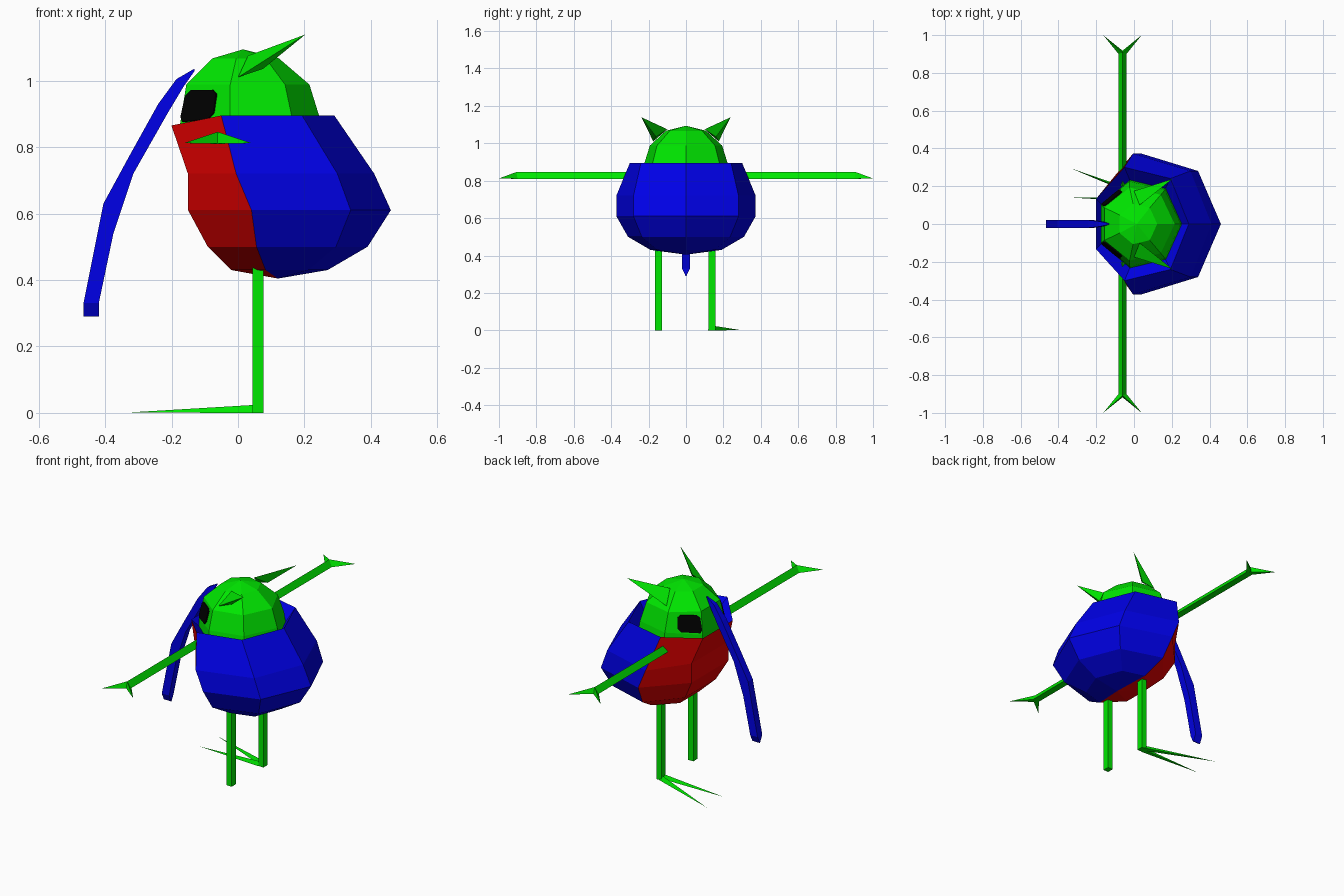
import bpy, bmesh, math
from mathutils import Vector

if "Cube" in bpy.data.objects:
    bpy.data.objects.remove(bpy.data.objects["Cube"])


def colour(name, rgb):
    m = bpy.data.materials.new(name)
    m.diffuse_color = (*rgb, 1)
    m.use_nodes = True
    m.node_tree.nodes["Principled BSDF"].inputs["Base Color"].default_value = m.diffuse_color
    return m


GREEN = colour("green", (0, 0.8, 0))
BLUE = colour("blue", (0, 0, 0.8))
RED = colour("red", (0.8, 0, 0))
BLACK = colour("black", (0, 0, 0))
N = 7


def build(name, verts, faces, mats, rule=None):
    me = bpy.data.meshes.new(name)
    me.from_pydata([tuple(v) for v in verts], [], faces)
    for m in mats:
        me.materials.append(m)
    ob = bpy.data.objects.new(name, me)
    bpy.context.collection.objects.link(ob)
    # make the face directions consistent
    bm = bmesh.new()
    bm.from_mesh(me)
    bmesh.ops.recalc_face_normals(bm, faces=bm.faces)
    bm.to_mesh(me)
    bm.free()
    if rule:
        for p in me.polygons:
            p.material_index = rule(p)
    return ob


def loft(name, sections, mats, rule=None):
    """Skin equal-sized loops of points and close both ends."""
    n = len(sections[0])
    verts = [p for s in sections for p in s]
    faces = [(r * n + i, r * n + (i + 1) % n, (r + 1) * n + (i + 1) % n, (r + 1) * n + i)
             for r in range(len(sections) - 1) for i in range(n)]
    faces += [tuple(range(n)), tuple(range(len(verts) - n, len(verts)))]
    return build(name, verts, faces, mats, rule)


def spike(name, base, tip, mat):
    n = len(base)
    faces = [tuple(range(n))] + [(i, (i + 1) % n, n) for i in range(n)]
    return build(name, list(base) + [tip], faces, [mat])


def ring(cx, rx, ry, z, dip=0.0, back=0.0, squeeze=1.0):
    """Seven-sided loop; dip lowers the face side, back moves the flank corners."""
    pts = []
    for i in range(N):
        a = 2 * math.pi * i / N
        x = cx + rx * math.cos(a) - (back if i in (2, 5) else 0)
        y = ry * math.sin(a) * (squeeze if i in (1, 6) else 1)
        pts.append(Vector((x, y, z - (dip if i in (3, 4) else 0))))
    return pts


# body: red belly on the face side, blue coat around the back, collar open around the head
body = [ring(0.12, 0.004, 0.004, 0.405),
        ring(0.117, 0.153, 0.195, 0.43),
        ring(0.137, 0.253, 0.318, 0.50, 0, 0.025, 0.95),
        ring(0.139, 0.321, 0.382, 0.61, 0, 0.027, 0.94),
        ring(0.115, 0.295, 0.382, 0.72, 0, 0.055, 0.94),
        ring(0.032, 0.258, 0.308, 0.895, 0.03, 0.025),
        ring(0.028, 0.220, 0.235, 0.82)]


def body_rule(p):
    radial = Vector((p.center.x - 0.05, p.center.y, 0))
    if p.center.z > 0.8 and (p.normal.z > 0.8 or p.normal.dot(radial) < 0):
        return 0
    a = abs(math.atan2(p.center.y, p.center.x - 0.12))
    return 1 if a > math.radians(110) else 0


loft("body", body, [BLUE, RED], body_rule)

# head dome, its lower edge tucked into the collar
head = [ring(0.03, 0.225, 0.24, 0.815),
        ring(0.025, 0.222, 0.231, 0.885, 0.02),
        ring(0.02, 0.195, 0.198, 0.988),
        ring(0.018, 0.105, 0.11, 1.067),
        ring(0.015, 0.004, 0.004, 1.093)]
loft("head", head, [GREEN])

# eyes: thin plates with clipped corners lying on the face panels
UV = [(0.01, 0.2), (0.06, 0.07), (0.58, 0.07), (0.68, 0.22),
      (0.71, 0.74), (0.63, 0.85), (0.14, 0.85), (0.04, 0.72)]
for side, front, flank in (("left", 3, 2), ("right", 4, 5)):
    a, b, c, d = head[1][front], head[1][flank], head[2][flank], head[2][front]
    n = (b - a).cross(d - a).normalized()
    if n.dot(a - Vector((0.02, 0, 0.93))) < 0:
        n = -n
    flat = [a.lerp(b, u).lerp(d.lerp(c, u), v) for u, v in UV]
    loft(side + "_eye", [[p - n * 0.003 for p in flat], [p + n * 0.006 for p in flat]], [BLACK])

# trunk: curved tapering strip ending in a wedge; (outer x, z, inner x, z, half width)
TRUNK = [(-0.131, 1.036, -0.13, 1.03, 0.002),
         (-0.185, 1.005, -0.165, 0.98, 0.014),
         (-0.24, 0.93, -0.21, 0.905, 0.02),
         (-0.325, 0.777, -0.315, 0.72, 0.021),
         (-0.405, 0.63, -0.375, 0.54, 0.021),
         (-0.465, 0.33, -0.419, 0.33, 0.021),
         (-0.465, 0.29, -0.419, 0.29, 0.002)]
loft("trunk", [[(xo, -w, zo), (xo, w, zo), (xi, w, zi), (xi, -w, zi)]
               for xo, zo, xi, zi, w in TRUNK], [BLUE])

for s, side in ((1, "left"), (-1, "right")):
    # horn-like ears
    spike(side + "_ear", [(0.0, s * 0.175, 1.01), (0.03, s * 0.10, 1.075), (0.075, s * 0.16, 1.035)],
          (0.203, s * 0.238, 1.139), GREEN)

    # straight arm with a top ridge
    loft(side + "_arm", [[(-0.081, s * y, 0.81), (-0.041, s * y, 0.81), (-0.061, s * y, 0.846)]
                         for y in (0.2, 0.91)], [GREEN])

    # two claws spreading from the hand
    for k, claw in ((-1, "front"), (1, "back")):
        spike(f"{side}_{claw}_claw",
              [(-0.061 + k * 0.021, s * 0.9, 0.81), (-0.061, s * 0.918, 0.81), (-0.061, s * 0.908, 0.846)],
              (-0.061 + k * 0.102, s * 1.0, 0.812), GREEN)

    # square leg
    y0 = 0.139 if s > 0 else -0.147
    loft(side + "_leg", [[(0.06 + i * 0.0165, y0 + j * 0.019, z)
                          for i, j in ((-1, -1), (1, -1), (1, 1), (-1, 1))]
                         for z in (0.0, 0.47)], [GREEN])

# long toes, on the left leg only
for name, dy, tip_y in (("inner_toe", -0.01, 0.14), ("outer_toe", 0.008, 0.295)):
    y = 0.139 + dy
    spike(name, [(0.045, y - 0.012, 0), (0.06, y + 0.012, 0), (0.05, y, 0.024)],
          (-0.335, tip_y, 0.001), GREEN)
